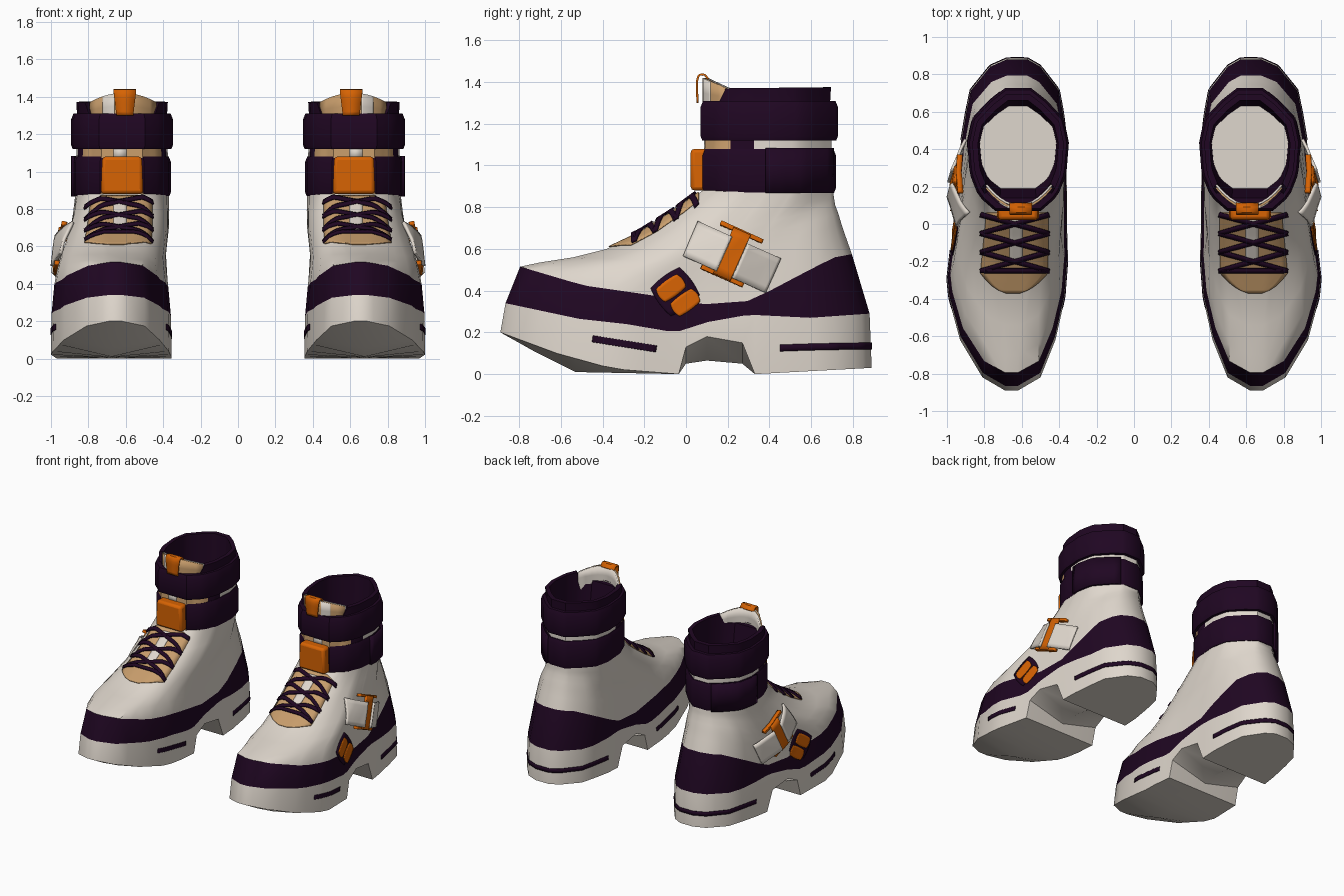
import bpy, bmesh
from math import sin, cos, pi, radians, sqrt
from mathutils import Vector
from mathutils.bvhtree import BVHTree

cube = bpy.data.objects.get("Cube")
if cube:
    bpy.data.objects.remove(cube)

def material(name, rgb):
    m = bpy.data.materials.new(name)
    m.use_nodes = True
    m.diffuse_color = (*rgb, 1)
    m.node_tree.nodes["Principled BSDF"].inputs["Base Color"].default_value = (*rgb, 1)
    return m

LIGHT, DARK, ORANGE, TAN = range(4)
MATS = [material("off_white", (.74, .68, .61)), material("dark_plum", (.014, .002, .016)),
        material("orange", (.68, .125, .001)), material("tan", (.58, .34, .15))]

def interp(table, x):
    for (x0, a), (x1, b) in zip(table, table[1:]):
        if x <= x1:
            return a + (b - a) * max(0, x - x0) / (x1 - x0)
    return table[-1][1]

def finish(name, bm, thick=0, bevel=0):
    """Turn a bmesh into a smooth shaded object, mirrored to the other boot."""
    bmesh.ops.recalc_face_normals(bm, faces=bm.faces)
    me = bpy.data.meshes.new(name)
    bm.to_mesh(me)
    bm.free()
    for m in MATS:
        me.materials.append(m)
    me.shade_smooth()
    me.set_sharp_from_angle(angle=radians(38))
    ob = bpy.data.objects.new(name, me)
    bpy.context.scene.collection.objects.link(ob)
    if thick:
        mod = ob.modifiers.new("thickness", "SOLIDIFY")
        mod.thickness, mod.offset = thick, 0
    if bevel:
        mod = ob.modifiers.new("bevel", "BEVEL")
        mod.width, mod.segments = bevel, 2
    ob.modifiers.new("pair", "MIRROR").use_mirror_merge = False

# Footprint edges, shaft outline and the stations along the foot
INNER = [(-.89, .62), (-.82, .50), (-.62, .42), (-.4, .37), (-.2, .355), (.2, .36),
         (.5, .36), (.72, .40), (.85, .50), (.89, .57)]
OUTER = [(-.89, .69), (-.82, .81), (-.62, .93), (-.4, .99), (-.3, 1.0), (0, .965),
         (.5, .92), (.72, .875), (.85, .77), (.89, .68)]
OVAL = [(0, .45), (.12, .78), (.3, .95), (.56, 1), (.75, .9), (.9, .56), (1, .25)]
STATIONS = [-.89, -.87, -.82, -.72, -.62, -.53, -.4, -.3, -.2, -.1, -.035, 0, .1, .27,
            .33, .45, .6, .72, .8, .85, .89]
N = len(STATIONS)
SHAFT_X = .62

def ring(bm, yf, yb, blend, width, half, ztab):
    """One closed outline, blended from the footprint to the shaft oval."""
    if not isinstance(ztab, list):
        ztab = [(-.89, ztab), (.89, ztab)]
    sides = ([], [])
    for s in STATIONS:
        u = (s + .89) / 1.78
        a, b = interp(INNER, s), interp(OUTER, s)
        mid = (a + b) / 2 * (1 - blend) + SHAFT_X * blend
        r = (b - a) / 2 * width * (1 - blend) + half * interp(OVAL, u) * blend
        for side, sign in zip(sides, (-1, 1)):
            side.append(bm.verts.new((mid + sign * r, yf + (yb - yf) * u, interp(ztab, s))))
    return sides[1] + sides[0][::-1]

def loft(bm, rings, mats):
    loops = [ring(bm, *r) for r in rings]
    for lo, hi, mat in zip(loops, loops[1:], mats):
        for i in range(2 * N):
            j = (i + 1) % (2 * N)
            bm.faces.new((lo[i], lo[j], hi[j], hi[i])).material_index = mat
    return loops

def z3(front, mid, back):
    return [(-.89, front), (0, mid), (.89, back)]

# Boot body: sole, dark rand, vamp, shaft, cuff and lining
SOLE = [(-.89, .2), (-.62, .1), (-.35, .025), (-.035, 0), (0, .13), (.1, .18), (.27, .15),
        (.33, 0), (.89, .03)]
TREAD = [(-.89, .2), (-.72, .105), (-.53, .01), (-.035, 0), (0, .05), (.1, .065),
         (.27, .05), (.33, 0), (.89, .03)]
RAND_LOW = [(-.89, .34), (-.53, .265), (-.3, .24), (-.06, .2), (.1, .25), (.3, .285),
            (.6, .27), (.89, .29)]
RAND_TOP = [(-.89, .515), (-.55, .425), (-.2, .38), (.1, .335), (.33, .35), (.5, .42),
            (.66, .5), (.8, .56), (.89, .575)]
CUFF = [(-.89, 1.3), (-.72, 1.3), (-.62, 1.37), (.89, 1.375)]
body_rings = [
    (-.89, .89, 0, 1, 0, SOLE),
    (-.865, .88, 0, .99, 0, RAND_LOW),
    (-.795, .795, 0, .945, 0, RAND_TOP),
    (-.70, .765, .05, .91, .27, z3(.535, .45, .66)),
    (-.54, .745, .15, .88, .27, z3(.56, .53, .72)),
    (-.38, .73, .4, .88, .265, z3(.6, .61, .77)),
    (-.22, .715, .7, .9, .26, z3(.675, .69, .81)),
    (-.07, .71, .9, .9, .255, z3(.77, .785, .84)),
    (.08, .705, 1, 1, .25, .88),
    (.10, .69, 1, 1, .24, 1.29),
    (.10, .695, 1, 1, .245, CUFF),
    (.14, .66, 1, 1, .215, CUFF),
    (.19, .63, 1, 1, .205, .95)]
bm = bmesh.new()
loops = loft(bm, body_rings, [LIGHT, DARK] + [LIGHT] * 7 + [DARK] * 3)
bm.faces.new(loops[-1]).material_index = LIGHT
# Front of the shaft is tan, then dark along the opening edge
for f in bm.faces:
    c = f.calc_center_median()
    if 1.0 < c.z < 1.2 and f.material_index == LIGHT and c.y < .34:
        f.material_index = TAN if c.y < .2 else DARK
# Underside with a vaulted arch
under = [bm.verts.new(((interp(INNER, s) + interp(OUTER, s)) / 2, s, interp(TREAD, s)))
         for s in STATIONS]
for i in range(N - 1):
    for a, b in ((i, i + 1), (2 * N - 1 - i, 2 * N - 2 - i)):
        bm.faces.new((loops[0][a], loops[0][b], under[i + 1], under[i]))
for e in (0, N - 1):
    bm.faces.new((loops[0][e], loops[0][2 * N - 1 - e], under[e]))
bmesh.ops.recalc_face_normals(bm, faces=bm.faces)
TREE = BVHTree.FromBMesh(bm)
finish("boot_body", bm)

def sheet(name, mat, func, nu, nv, thick):
    """Thin grid, func maps s and t in -1..1 to a point."""
    bm = bmesh.new()
    grid = [[bm.verts.new(func(2 * i / nu - 1, 2 * j / nv - 1)) for j in range(nv + 1)]
            for i in range(nu + 1)]
    for p, q in zip(grid, grid[1:]):
        for j in range(nv):
            bm.faces.new((p[j], q[j], q[j + 1], p[j + 1])).material_index = mat
    finish(name, bm, thick)

def drape(origin, direction, lift):
    """Drop a point onto the boot body and raise it off the surface."""
    d = Vector(direction)
    hit = TREE.ray_cast(Vector(origin), d)[0]
    return (hit if hit else Vector(origin) + d * 1.1) - d * lift

def side_patch(name, mat, cy, cz, angle, ha, hb, lift, side=1, rounding=0, slope=0, thick=.006):
    ca, sa = cos(radians(angle)), sin(radians(angle))
    def point(s, t):
        a = ha * s * sqrt(1 - rounding * t * t)
        b = hb * t * sqrt(1 - rounding * s * s)
        return drape((1 + side, cy + a * ca - b * sa, cz + a * sa + b * ca), (-side, 0, 0),
                     lift + slope * s)
    sheet(name, mat, point, 14, 6, thick)

# Ankle straps with bevelled edges
for name, z0, z1, grow in (("lower_ankle_strap", .87, 1.08, 0), ("upper_ankle_strap", 1.12, 1.31, .01)):
    bm = bmesh.new()
    profile = [(.04, z0), (.008, z0), (0, z0 + .02), (0, z1 - .03), (.012, z1), (.04, z1)]
    loft(bm, [(.08 - grow + i, .718 + grow - i, 1, 1, .262 + grow - i, z) for i, z in profile],
         [DARK] * 5)
    finish(name, bm)

def overlap_point(s, t):
    u = .72 + .25 * s
    return Vector((SHAFT_X + .266 * interp(OVAL, u), .08 + .643 * u, .975 + .108 * t))
sheet("strap_overlap", DARK, overlap_point, 10, 2, .016)

# Front buckle block on the lower strap
bm = bmesh.new()
bmesh.ops.create_cube(bm, size=1)
for v in bm.verts:
    v.co = Vector((SHAFT_X + v.co.x * (.22 - .015 * v.co.z), .065 + v.co.y * .085,
                   .98 + v.co.z * .2))
for f in bm.faces:
    f.material_index = ORANGE
finish("front_buckle", bm, bevel=.018)

# Tongue with lining, light patch and pull tab
def tongue(name, mat, back, mid=0, half=1):
    def point(s, t):
        k = mid + half * s
        return Vector((.615 + .175 * k, .085 + .11 * k * k + back, 1.28 + t * (.14 - .05 * k * k)))
    sheet(name, mat, point, 10, 4, .012)
tongue("tongue", TAN, 0)
tongue("tongue_lining", LIGHT, .014)
tongue("tongue_patch", LIGHT, -.006, .43, .17)
sheet("gap_patch", LIGHT, lambda s, t: Vector((.63 + .035 * s, .09, 1.1 + .04 * t)), 1, 1, .006)
TAB = [(-1, (.055, 1.3)), (-.2, (.052, 1.4)), (.1, (.06, 1.435)), (.5, (.09, 1.435)), (1, (.11, 1.41))]
TAB_Y, TAB_Z = ([(k, p[i]) for k, p in TAB] for i in (0, 1))
sheet("pull_tab", ORANGE, lambda s, t: Vector((.605 + t * (.06 + .015 * min(0, s)),
                                               interp(TAB_Y, s), interp(TAB_Z, s))), 12, 2, .01)

# Throat panel, tongue strip and crossed laces
DOWN = (0, 0, -1)
sheet("throat_panel", TAN,
      lambda s, t: drape((.635 - .012 * s + (.175 - .01 * s) * t * sqrt(min(1, (s + 1.02) * 1.9)),
                          -.155 + .215 * s, 2), DOWN, .006), 24, 12, .006)
sheet("tongue_strip", LIGHT,
      lambda s, t: drape((.63 + .035 * t, -.09 + .12 * s, 2), DOWN, .011), 16, 4, .006)

def lace(name, p, q):
    p, q = Vector(p), Vector(q)
    n = Vector((p.y - q.y, q.x - p.x)).normalized() * .011
    def point(s, t):
        c = p.lerp(q, (s + 1) / 2) + n * t
        return drape((c.x, c.y, 2), DOWN, .018)
    sheet(name, DARK, point, 14, 2, .012)

ROWS = [-.25, -.15, -.05, .05]
L, R = .455, .82
lace("lace_front", (L, ROWS[0]), (R, ROWS[0]))
for i, (a, b) in enumerate(zip(ROWS, ROWS[1:])):
    lace(f"lace_{i}_a", (L, a), (R, b))
    lace(f"lace_{i}_b", (R, a), (L, b))

# Outer side strap: two flaps rising to an H-shaped buckle
TILT = -24
ca, sa = cos(radians(TILT)), sin(radians(TILT))
for name, side in (("front", -1), ("rear", 1)):
    side_patch(f"side_strap_{name}", LIGHT, .22 + side * .128 * ca, .56 + side * .128 * sa, TILT,
               .087, .09, .042, slope=-.03 * side, thick=.016)
side_patch("side_buckle_bar", ORANGE, .22, .575, TILT, .045, .12, .056, thick=.018)
for i, b in enumerate((-.115, .115)):
    side_patch(f"side_buckle_rail_{i}", ORANGE, .22 - b * sa, .575 + b * ca, TILT, .11, .01,
               .04, thick=.03)

# Outer pads on a dark backing
side_patch("pad_backing", DARK, -.052, .395, 36, .095, .092, .004, rounding=.2)
side_patch("pad_upper", ORANGE, -.072, .412, 36, .07, .043, .01, rounding=.25)
side_patch("pad_lower", ORANGE, -.003, .343, 36, .07, .043, .01, rounding=.25)

# Sole stripes on both sides and around the heel
for name, side in (("outer_sole_stripe", 1), ("inner_sole_stripe", -1)):
    side_patch(name, DARK, -.295, .145, -9, .155, .016, .003, side, thick=.004)

def heel_point(s, t):
    a = pi / 2 * (1 + s)
    d = Vector((-cos(a), -sin(a), 0))
    return drape(Vector((.635, .45, .125 + .016 * t + .01 * sin(a))) - d, d, .003)
sheet("heel_stripe", DARK, heel_point, 60, 2, .004)
